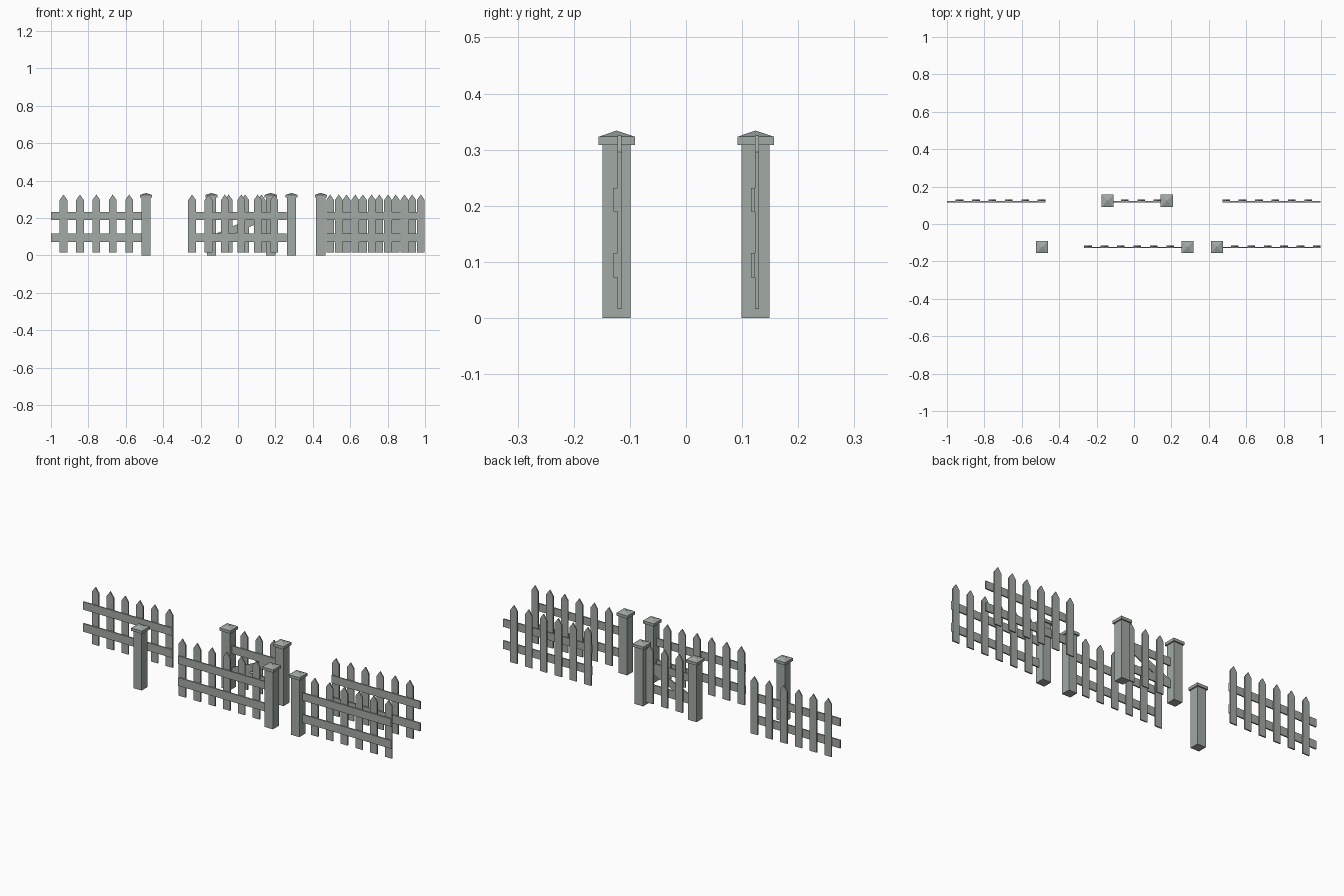
import bpy
import bmesh

cube = bpy.data.objects.get("Cube")
if cube:
    bpy.data.objects.remove(cube, do_unlink=True)

wood = bpy.data.materials.new("weathered_wood")
wood.use_nodes = True
colour = (0.36, 0.40, 0.37, 1)
wood.diffuse_color = colour
wood.node_tree.nodes["Principled BSDF"].inputs["Base Color"].default_value = colour

PITCH = 0.0877      # picket spacing
THICK = 0.007       # board thickness
HALF = 0.0205       # half picket width
RAILS = ((0.072, 0.116), (0.19, 0.232))


def finish(name, bm):
    bmesh.ops.recalc_face_normals(bm, faces=bm.faces)
    mesh = bpy.data.meshes.new(name)
    bm.to_mesh(mesh)
    bm.free()
    mesh.materials.append(wood)
    obj = bpy.data.objects.new(name, mesh)
    bpy.context.collection.objects.link(obj)
    return obj


def board(name, outline, y):
    """Upright board: an x-z outline extruded backwards from y."""
    bm = bmesh.new()
    face = bm.faces.new([bm.verts.new((x, y, z)) for x, z in outline])
    new = bmesh.ops.extrude_face_region(bm, geom=[face])["geom"]
    verts = [v for v in new if isinstance(v, bmesh.types.BMVert)]
    bmesh.ops.translate(bm, verts=verts, vec=(0, THICK, 0))
    return finish(name, bm)


def panel(name, start, count, y, flip=False):
    """Two rails in front of a row of pickets, flush at one end."""
    end = start + count * PITCH
    for label, (low, high) in zip(("lower", "upper"), RAILS):
        board(f"{name}_{label}_rail",
              [(start, low), (end, low), (end, high), (start, high)], y - THICK)
    for i in range(count):
        inset = HALF + i * PITCH
        x = start + inset if flip else end - inset
        board(f"{name}_picket_{i + 1}",
              [(x - HALF, 0.016), (x + HALF, 0.016), (x + HALF, 0.296),
               (x, 0.325), (x - HALF, 0.296)], y)


def post(name, x, y):
    """Square post with an overhanging pyramid cap."""
    bm = bmesh.new()

    def ring(half, z):
        return [bm.verts.new((x + sx * half, y + sy * half, z))
                for sx, sy in ((-1, -1), (1, -1), (1, 1), (-1, 1))]

    rings = [ring(h, z) for h, z in
             ((0.025, 0), (0.025, 0.308), (0.0325, 0.308), (0.0325, 0.323))]
    bm.faces.new(rings[0])
    for a, b in zip(rings, rings[1:]):
        for i in range(4):
            j = (i + 1) % 4
            bm.faces.new((a[i], a[j], b[j], b[i]))
    tip = bm.verts.new((x, y, 0.334))
    for i in range(4):
        bm.faces.new((rings[-1][i], rings[-1][(i + 1) % 4], tip))
    finish(name, bm)


FRONT, BACK = -0.122, 0.123

# Fence panels
panel("back_right_panel", -1.0, 6, BACK)
panel("back_left_panel", 0.472, 6, BACK, flip=True)
panel("front_middle_panel", -0.266, 6, FRONT, flip=True)
panel("front_left_panel", 0.472, 6, FRONT)

# Gate with diagonal brace
panel("gate", -0.117, 3, BACK)
board("gate_brace", [(-0.117, 0.116), (-0.017, 0.116), (0.146, 0.19), (0.051, 0.19)],
      BACK - THICK)

# Posts
for n, px in enumerate((-0.492, 0.286, 0.443)):
    post(f"front_post_{n + 1}", px, -0.1235)
for n, px in enumerate((-0.142, 0.175)):
    post(f"back_post_{n + 1}", px, 0.124)
